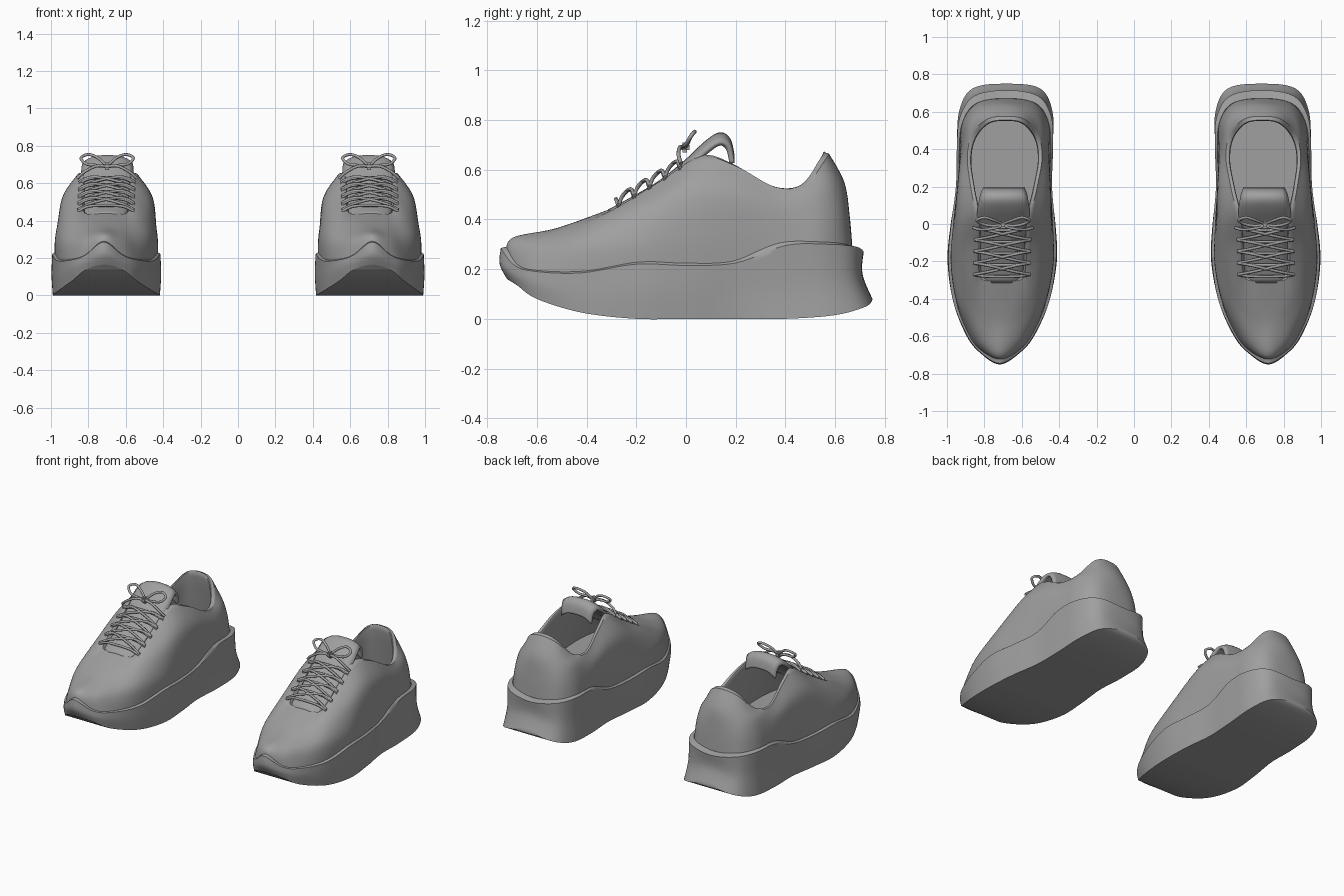
import bpy, bmesh, math
from mathutils import Vector

cube = bpy.data.objects.get("Cube")
if cube:
    bpy.data.objects.remove(cube)

grey = bpy.data.materials.new("plain grey")
grey.use_nodes = True
grey.diffuse_color = (0.35, 0.35, 0.35, 1)
grey.node_tree.nodes["Principled BSDF"].inputs["Base Color"].default_value = grey.diffuse_color


def smooth_path(pts, steps, closed=False):
    """Curve running through every given point."""
    pts = [Vector(p) for p in pts]
    n = len(pts)
    pick = (lambda i: pts[i % n]) if closed else (lambda i: pts[min(max(i, 0), n - 1)])
    out = []
    for i in range(n if closed else n - 1):
        a, b, c, d = (pick(i + k) for k in (-1, 0, 1, 2))
        for k in range(steps):
            t = k / steps
            out.append(b + (c - a) * t / 2 + (a - b * 2.5 + c * 2 - d / 2) * t ** 2
                       + (b * 3 - a - c * 3 + d) * t ** 3 / 2)
    return out if closed else out + [pts[-1]]


def place(p, side):
    """Move a shoe point to its foot; the shoe axis turns slightly inward."""
    return Vector((side * (p[0] + 0.70 - 0.024 * p[1]), p[1], p[2]))


def ring(half):
    """Closed outline from a toe-to-heel half outline."""
    return smooth_path(half + [(-x, y, z) for x, y, z in half[-2:0:-1]], 6, True)


def scaled(half, w, l, dz=0.0, z=None):
    return [(x * w, y * l, h + dz if z is None else z) for x, y, h in half]


def blend(rings, steps):
    """Extra rings smoothly between the given ones."""
    columns = [smooth_path(col, steps) for col in zip(*rings)]
    return [list(r) for r in zip(*columns)]


def finish(obj, angle=40):
    obj.data.materials.append(grey)
    bpy.ops.object.select_all(action="DESELECT")
    obj.select_set(True)
    bpy.context.view_layer.objects.active = obj
    bpy.ops.object.shade_smooth_by_angle(angle=math.radians(angle))


def make_mesh(name, bm):
    bmesh.ops.recalc_face_normals(bm, faces=bm.faces)
    mesh = bpy.data.meshes.new(name)
    bm.to_mesh(mesh)
    bm.free()
    obj = bpy.data.objects.new(name, mesh)
    bpy.context.collection.objects.link(obj)
    return obj


def loft(name, rings, side):
    """Skin the rings and close both ends with cross strips."""
    bm = bmesh.new()
    rows = [[bm.verts.new(place(p, side)) for p in r] for r in rings]
    n = len(rows[0])
    for a, b in zip(rows, rows[1:]):
        for i in range(n):
            j = (i + 1) % n
            bm.faces.new((a[i], a[j], b[j], b[i]))
    for row in (rows[0], rows[-1]):
        for i in range(n // 2):
            corners = [row[i], row[i + 1], row[n - i - 1], row[-i]]
            bm.faces.new(list(dict.fromkeys(corners)))
    finish(make_mesh(name, bm))


def lace(name, pts, side, radius=0.008):
    curve = bpy.data.curves.new(name, "CURVE")
    curve.dimensions = "3D"
    curve.bevel_depth = radius
    curve.bevel_resolution = 2
    curve.use_fill_caps = True
    path = smooth_path(pts, 6)
    spline = curve.splines.new("POLY")
    spline.points.add(len(path) - 1)
    for point, p in zip(spline.points, path):
        point.co = (*place(p, side), 1)
    spline.use_smooth = True
    curve.materials.append(grey)
    bpy.context.collection.objects.link(bpy.data.objects.new(name, curve))


# Sole outlines, toe to heel: ground edge, waist, top edge
sole_low = [(0, -.72, .16), (.1, -.68, .135), (.17, -.6, .08), (.25, -.42, .025),
            (.285, -.2, 0), (.275, 0, 0), (.25, .2, 0), (.255, .4, 0),
            (.25, .6, .015), (.18, .725, .05), (0, .75, .08)]
sole_mid = [(0, -.75, .22), (.105, -.69, .175), (.18, -.6, .14), (.255, -.42, .1),
            (.292, -.2, .11), (.28, 0, .11), (.252, .2, .11), (.25, .4, .13),
            (.24, .58, .15), (.17, .69, .16), (0, .71, .18)]
sole_top = [(0, -.745, .285), (.1, -.69, .215), (.175, -.6, .19), (.255, -.42, .185),
            (.288, -.2, .22), (.278, 0, .215), (.257, .2, .225), (.257, .4, .295),
            (.245, .57, .3), (.17, .685, .29), (0, .715, .27)]

# Upper outlines, toe to heel: sole seam, wall, shoulder, opening rim
seam = [(0, -.725, .25), (.1, -.68, .2), (.17, -.6, .17), (.24, -.42, .17),
        (.275, -.2, .2), (.265, 0, .2), (.245, .2, .2), (.24, .4, .27),
        (.23, .55, .28), (.15, .65, .28), (0, .67, .28)]
wall = [(0, -.7, .325), (.09, -.65, .3), (.155, -.56, .29), (.235, -.4, .3),
        (.27, -.2, .32), (.265, 0, .34), (.25, .2, .36), (.235, .4, .38),
        (.215, .55, .4), (.14, .635, .42), (0, .658, .42)]
shoulder = [(0, -.52, .365), (.07, -.5, .365), (.13, -.44, .37), (.19, -.33, .4),
            (.225, -.16, .455), (.24, .03, .52), (.24, .2, .51), (.225, .38, .46),
            (.195, .53, .5), (.12, .61, .53), (0, .637, .55)]
rim = [(0, -.31, .44), (.07, -.31, .435), (.12, -.29, .44), (.135, -.2, .495),
       (.14, -.1, .555), (.15, .06, .65), (.178, .2, .615), (.2, .36, .53),
       (.175, .48, .54), (.1, .56, .64), (0, .575, .665)]

# Tongue stations: length, height, half width
tongue = [(-.31, .43, .11), (-.2, .49, .12), (-.1, .55, .125), (0, .63, .135),
          (.08, .705, .135), (.135, .74, .125), (.17, .72, .115), (.185, .66, .11)]


def build_tongue(name, side):
    bm = bmesh.new()
    rows = []
    for y, z, w in smooth_path(tongue, 4):
        rows.append([bm.verts.new(place((w * t / 5, y, z - 0.035 * abs(t / 5) ** 3), side))
                     for t in range(-5, 6)])
    for a, b in zip(rows, rows[1:]):
        for i in range(len(a) - 1):
            bm.faces.new((a[i], a[i + 1], b[i + 1], b[i]))
    obj = make_mesh(name, bm)
    thick = obj.modifiers.new("padding", "SOLIDIFY")
    thick.thickness = 0.02
    thick.offset = 0
    finish(obj, 50)


for label, side in (("left", 1), ("right", -1)):
    # Thick rocker sole with a ledge around the upper
    wall_rings = blend([ring(h) for h in (sole_low, sole_mid, sole_top)], 5)
    ledge = [ring(scaled(sole_top, .95, .94, .01)), ring(scaled(sole_top, .88, .9, -.05))]
    loft(label + "_sole", wall_rings + ledge, side)

    # Upper shell rolling over the rim into the lining and insole
    outer = blend([ring(h) for h in (seam, wall, shoulder, rim)], 6)
    lip = ring(scaled(rim, .95, .985, .002))
    inner = ring(scaled(rim, .89, .96, -.03))
    insole = ring(scaled(wall, .88, .93, z=.28))
    loft(label + "_upper", outer + blend([lip, inner, insole], 4), side)

    build_tongue(label + "_tongue", side)

    # Criss-cross lacing up the throat
    def height(y):
        return 0.5 + 0.6 * (y + 0.2)

    for k in range(5):
        y = -0.27 + 0.062 * k
        z = height(y)
        lace(f"{label}_lace_bar_{k}", [(-.15, y, z - .01), (-.08, y - .01, z + .02),
             (.08, y - .01, z + .02), (.15, y, z - .01)], side)
        if k < 4:
            up = y + 0.062
            for m in (-1, 1):
                lace(f"{label}_lace_cross_{k}", [(-.15 * m, y, z), (-.07 * m, y + .015, z + .037),
                     (.07 * m, up - .015, height(up) + .027), (.15 * m, up, height(up))], side)

    # Bow with two loops, two tails and a knot
    for m in (-1, 1):
        lace(label + "_bow_loop", [(0, 0, .69), (.05 * m, .02, .735), (.1 * m, .035, .753),
             (.14 * m, .02, .735), (.11 * m, 0, .702), (.05 * m, -.01, .695), (0, 0, .69)], side)
        lace(label + "_bow_tail", [(0, -.01, .69), (.06 * m, -.025, .69),
             (.12 * m, -.03, .66), (.16 * m, -.02, .625)], side)
    bm = bmesh.new()
    bmesh.ops.create_cube(bm, size=0.04)
    bmesh.ops.bevel(bm, geom=bm.edges[:], offset=0.01, segments=2, affect="EDGES")
    bmesh.ops.translate(bm, verts=bm.verts, vec=place((0, -.005, .69), side))
    finish(make_mesh(label + "_knot", bm))
